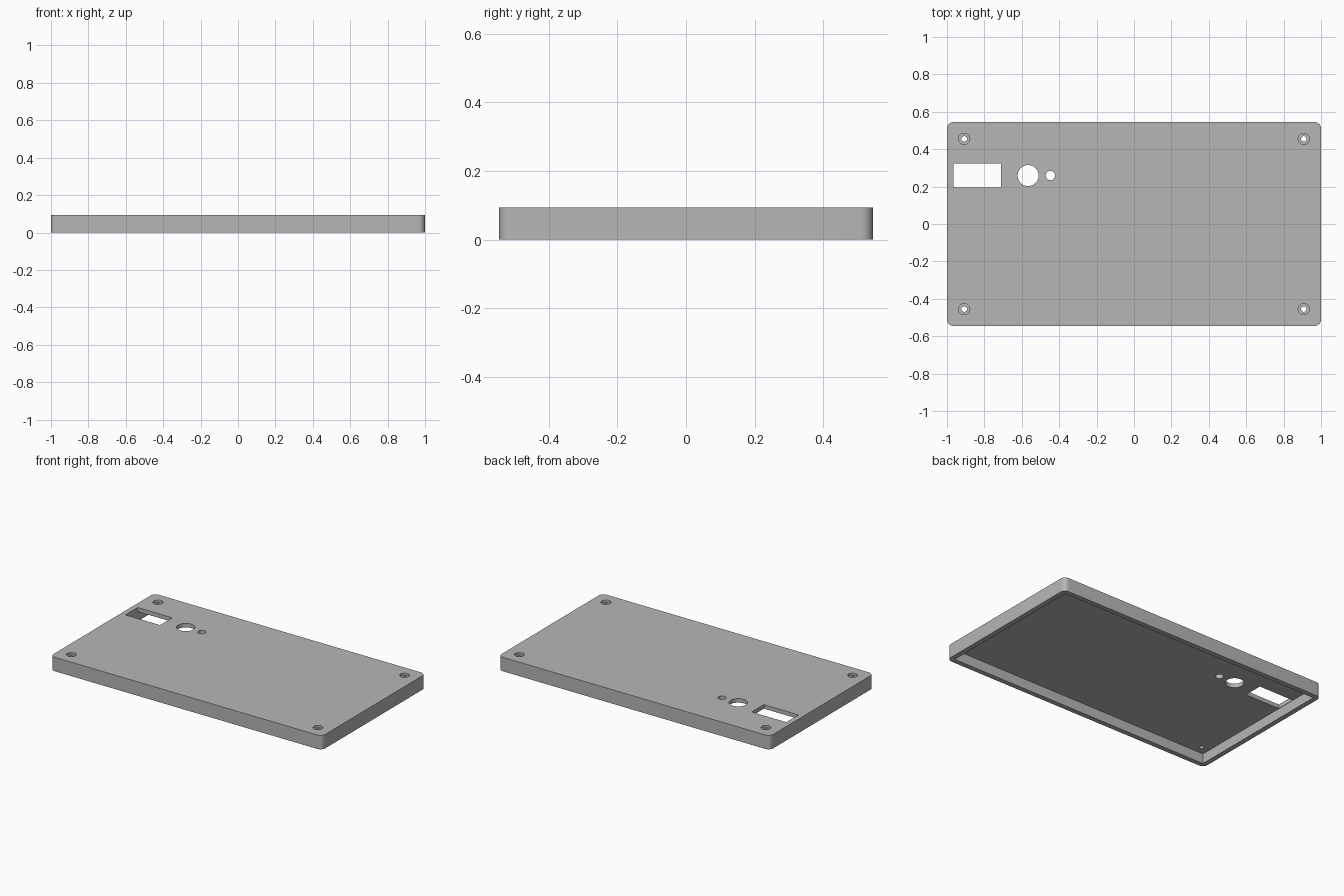
import bpy
import math

# Remove the default cube only
if "Cube" in bpy.data.objects:
    bpy.data.objects.remove(bpy.data.objects["Cube"], do_unlink=True)

HALF_X, HALF_Y, HEIGHT = 1.0, 0.545, 0.093
WALL, CEILING = 0.033, 0.066      # wall thickness, underside height of the top panel
CORNER = 0.035
BORE_FLOOR = 0.078                # seat of the screw heads

grey = bpy.data.materials.new("plain_grey")
grey.use_nodes = True
grey.diffuse_color = (0.47, 0.47, 0.47, 1)
bsdf = next(n for n in grey.node_tree.nodes if n.type == "BSDF_PRINCIPLED")
bsdf.inputs["Base Color"].default_value = grey.diffuse_color


def box(name, x0, x1, y0, y1, z0, z1):
    bpy.ops.mesh.primitive_cube_add(
        size=1, location=((x0 + x1) / 2, (y0 + y1) / 2, (z0 + z1) / 2))
    ob = bpy.context.object
    ob.name = name
    ob.scale = (x1 - x0, y1 - y0, z1 - z0)
    bpy.ops.object.transform_apply(location=True, rotation=False, scale=True)
    ob.data.materials.append(grey)
    return ob


def cylinder(name, x, y, radius, z0, z1):
    bpy.ops.mesh.primitive_cylinder_add(
        vertices=48, radius=radius, depth=z1 - z0, location=(x, y, (z0 + z1) / 2))
    ob = bpy.context.object
    ob.name = name
    ob.data.materials.append(grey)
    return ob


def apply_modifier(ob, mod):
    bpy.context.view_layer.objects.active = ob
    bpy.ops.object.modifier_apply(modifier=mod.name)


def cut(ob, cutter):
    mod = ob.modifiers.new("cut", "BOOLEAN")
    mod.operation = "DIFFERENCE"
    mod.solver = "EXACT"
    mod.object = cutter
    apply_modifier(ob, mod)
    bpy.data.objects.remove(cutter, do_unlink=True)


# Lid body with rounded vertical corners
lid = box("enclosure_lid", -HALF_X, HALF_X, -HALF_Y, HALF_Y, 0, HEIGHT)
weights = lid.data.attributes.new("bevel_weight_edge", "FLOAT", "EDGE")
for edge in lid.data.edges:
    a, b = (lid.data.vertices[i].co for i in edge.vertices)
    weights.data[edge.index].value = 1.0 if abs(a.z - b.z) > HEIGHT / 2 else 0.0
bevel = lid.modifiers.new("round_corners", "BEVEL")
bevel.limit_method = "WEIGHT"
bevel.width = CORNER
bevel.segments = 10
apply_modifier(lid, bevel)

# Hollow underside
cut(lid, box("cavity_cutter", WALL - HALF_X, HALF_X - WALL,
             WALL - HALF_Y, HALF_Y - WALL, -0.1, CEILING))

# Counterbored screw hole in each corner
for sx in (-1, 1):
    for sy in (-1, 1):
        x, y = sx * 0.908, sy * 0.455
        cut(lid, cylinder("bore_cutter", x, y, 0.03, BORE_FLOOR, 0.2))
        cut(lid, cylinder("screw_cutter", x, y, 0.015, 0.03, 0.2))

# Display window, large round opening and small round opening
cut(lid, box("window_cutter", -0.965, -0.71, 0.195, 0.323, 0.03, 0.2))
cut(lid, cylinder("large_hole_cutter", -0.566, 0.259, 0.056, 0.03, 0.2))
cut(lid, cylinder("small_hole_cutter", -0.447, 0.259, 0.025, 0.03, 0.2))

# Smooth rounded surfaces, sharp edges kept
bpy.ops.object.select_all(action="DESELECT")
lid.select_set(True)
bpy.context.view_layer.objects.active = lid
bpy.ops.object.shade_smooth_by_angle(angle=math.radians(30))
